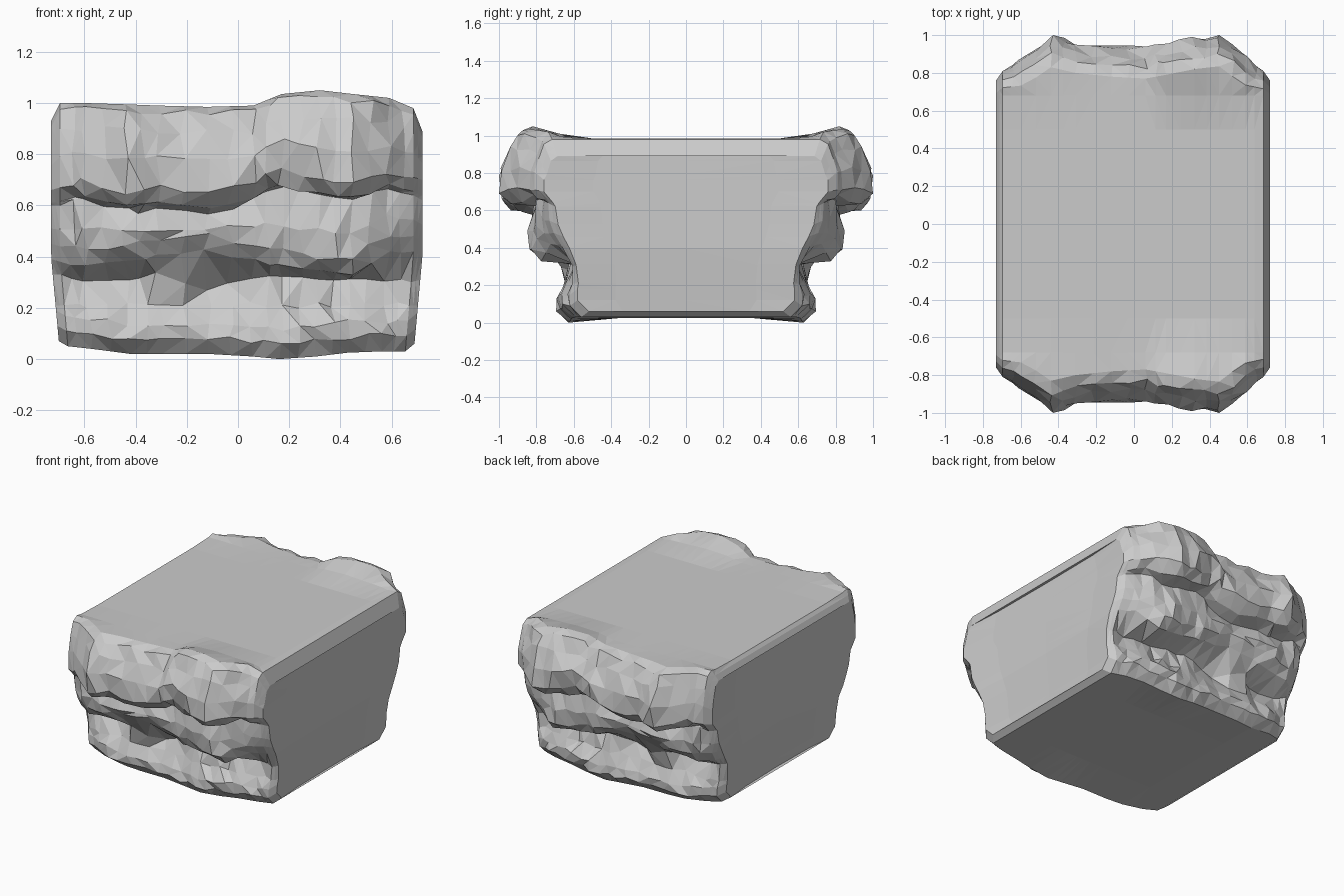
import bpy, bmesh, random

if "Cube" in bpy.data.objects:
    bpy.data.objects.remove(bpy.data.objects["Cube"])

random.seed(4)

# Stations across the width, with the rock features at each one
X = [-.73, -.695, -.6, -.44, -.31, -.12, .06, .17, .32, .45, .59, .685, .72]
TOP = [.93, 1.0, 1.0, .995, .99, .985, .99, 1.035, 1.05, 1.035, 1.02, .98, .89]
BULGE = [.76, .81, .88, .99, .96, .94, .93, .95, .98, .995, .89, .81, .76]
LIP = [.64, .65, .68, .63, .65, .63, .67, .73, .67, .66, .71, .69, .68]
UNDER = [.60, .60, .63, .58, .58, .56, .62, .67, .63, .62, .67, .64, .62]
MID = [.71, .75, .79, .80, .80, .78, .80, .81, .83, .82, .78, .74, .70]
CREASE = [.42, .41, .40, .42, .44, .45, .41, .39, .37, .37, .45, .45, .43]
RECESS = [.33, .33, .31, .32, .33, .28, .31, .33, .32, .31, .30, .30, .31]
BASE = [.58, .63, .66, .67, .68, .68, .69, .69, .68, .67, .65, .62, .58]
FOOT = [.07, .05, .04, .02, .02, .02, .01, 0, .01, .025, .03, .03, .06]


def at(values, s):
    i = min(int(s), len(values) - 2)
    return values[i] + (values[i + 1] - values[i]) * (s - i)


def section(s):
    """Depth/height profile from the middle of the underside to the middle of the top."""
    t, u, h, g, m, c, k, b, f = [at(v, s) for v in
        (TOP, BULGE, LIP, UNDER, MID, CREASE, RECESS, BASE, FOOT)]
    flat = min(t, .985)
    # Ledges fade out towards the side corners
    w = min(1, max(0, (.74 - abs(at(X, s))) / .16))
    return [
        (0, max(f, .025)), (.35, max(f, .025)), (b - .06, f),           # underside
        (b, f + .06), (b, f + .12), (b - .04 * w, .21), (b + .02 - .1 * w, k),  # bottom band
        (m - .08 + .03 * w, c - .03), (m - .05 + .05 * w, c + .03),     # middle ledge
        (m - .02 + .03 * w, (c + g) / 2), (m - .01 * w, g),
        (max(m + .01, u - .06), (g + h) / 2 - .01), (u, h + .02), (u, h * .6 + t * .4),  # upper bulge
        (u - .04 * w - .01, t - .1), (u - .03 - .06 * w, t - .025), (u - .06 - .1 * w, t),
        (.68, t * .4 + flat * .6), (.5, flat), (.25, flat), (0, flat)]  # top


def width_scale(z):
    return .95 + .05 * min(1, max(0, z) / .4)


# Columns of points over the front half
columns = []
count = 2 * len(X) - 1
for j in range(count):
    s = j / 2
    edge = j < 3 or j > count - 4
    col = []
    for i, (d, z) in enumerate(section(s)):
        x = at(X, s)
        if 3 <= i <= 15 and not edge:
            x += random.uniform(-.015, .015)
            d = min(1, d + random.uniform(-.02, .014))
            z += random.uniform(-.012, .012)
        col.append((x * width_scale(z), -d, z))
    columns.append(col)


# Flat flanks: draw the end columns back to the centre plane, slightly hollowed
def flank(col, fraction, inset):
    return [(x * inset, y * fraction, z) for x, y, z in col]


columns = ([flank(columns[0], 0, .965), flank(columns[0], .65, .975)] + columns +
           [flank(columns[-1], .65, .98), flank(columns[-1], 0, .975)])

bm = bmesh.new()
grid = [[bm.verts.new(p) for p in col] for col in columns]

# Small stone chip wedged below the middle ledge
for col in grid[2:-2]:
    v = col[6]
    if abs(v.co.x + .27) < .08:
        v.co.y -= .07

for a, b in zip(grid, grid[1:]):
    for i in range(len(a) - 1):
        bm.faces.new((a[i], b[i], b[i + 1], a[i + 1]))
bmesh.ops.remove_doubles(bm, verts=bm.verts, dist=.0005)
bmesh.ops.triangulate(bm, faces=bm.faces[:], quad_method='SHORT_EDGE')
bmesh.ops.recalc_face_normals(bm, faces=bm.faces)

# The half shell is open on the mirror plane; make sure it faces outward
top_face = max(bm.faces, key=lambda f: f.calc_center_median().z)
if top_face.normal.z < 0:
    bmesh.ops.reverse_faces(bm, faces=bm.faces)

mesh = bpy.data.meshes.new("rock_block")
bm.to_mesh(mesh)
bm.free()
rock = bpy.data.objects.new("rock_block", mesh)
bpy.context.collection.objects.link(rock)

# Back half mirrors the front
mirror = rock.modifiers.new("mirror", 'MIRROR')
mirror.use_axis = (False, True, False)
mirror.merge_threshold = .001
